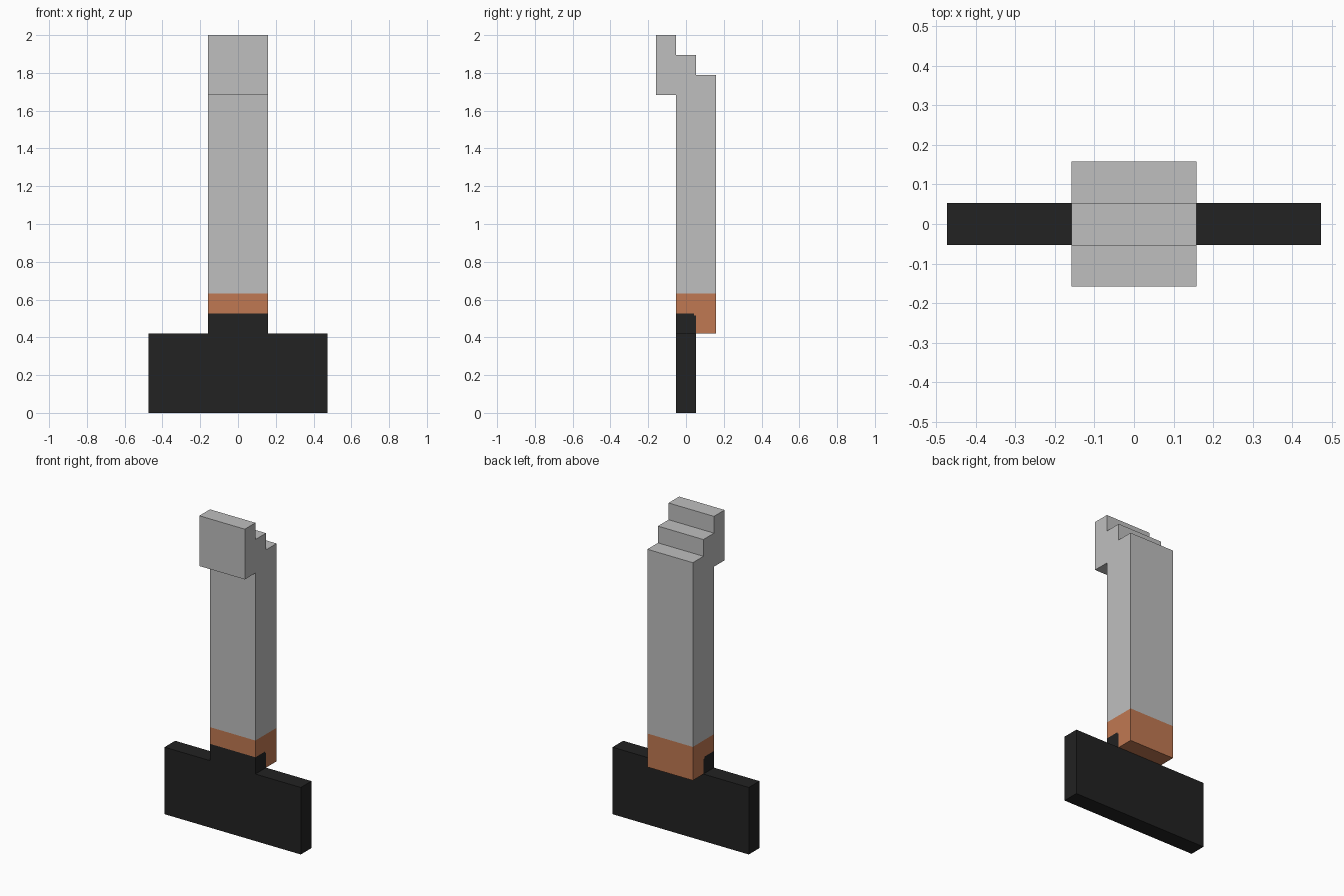
import bpy
import bmesh

U = 2 / 19  # grid unit of the blocky design

cube = bpy.data.objects.get("Cube")
if cube:
    bpy.data.objects.remove(cube, do_unlink=True)


def material(name, colour):
    mat = bpy.data.materials.new(name)
    mat.use_nodes = True
    mat.diffuse_color = (*colour, 1)
    mat.node_tree.nodes["Principled BSDF"].inputs["Base Color"].default_value = (*colour, 1)
    return mat


def prism(name, profile, axis, low, high, mat):
    """Extrude a 2D profile (horizontal, z) along x or y, in grid units."""
    bm = bmesh.new()

    def place(h, z):
        return (low * U, h * U, z * U) if axis == "x" else (h * U, low * U, z * U)

    face = bm.faces.new([bm.verts.new(place(h, z)) for h, z in profile])
    moved = bmesh.ops.extrude_face_region(bm, geom=[face], use_keep_orig=True)["geom"]
    depth = (high - low) * U
    shift = (depth, 0, 0) if axis == "x" else (0, depth, 0)
    bmesh.ops.translate(bm, verts=[v for v in moved if isinstance(v, bmesh.types.BMVert)], vec=shift)
    bmesh.ops.recalc_face_normals(bm, faces=bm.faces[:])
    mesh = bpy.data.meshes.new(name)
    bm.to_mesh(mesh)
    bm.free()
    mesh.materials.append(mat)
    obj = bpy.data.objects.new(name, mesh)
    bpy.context.collection.objects.link(obj)
    return obj


grey = material("light grey", (0.52, 0.52, 0.52))
copper = material("copper", (0.53, 0.19, 0.085))
black = material("black", (0.016, 0.016, 0.016))

# Wide base slab
prism("base_slab", [(-4.5, 0), (4.5, 0), (4.5, 4), (-4.5, 4)], "y", -0.5, 0.5, black)

# Raised tab on the slab, its rear top corner nicked
nick = [(0.5, 4.9), (0.4, 4.9), (0.4, 5)]
prism("base_tab", [(-0.5, 4), (0.5, 4)] + nick + [(-0.5, 5)], "x", -1.5, 1.5, black)

# Collar stepping over the tab
prism("collar", [(-0.5, 5)] + nick[::-1] + [(0.5, 4), (1.5, 4), (1.5, 6), (-0.5, 6)],
      "x", -1.5, 1.5, copper)

# Post with stepped top and overhanging head
prism("stepped_post", [(-0.5, 6), (1.5, 6), (1.5, 17), (0.5, 17), (0.5, 18), (-0.5, 18),
                       (-0.5, 19), (-1.5, 19), (-1.5, 16), (-0.5, 16)],
      "x", -1.5, 1.5, grey)
